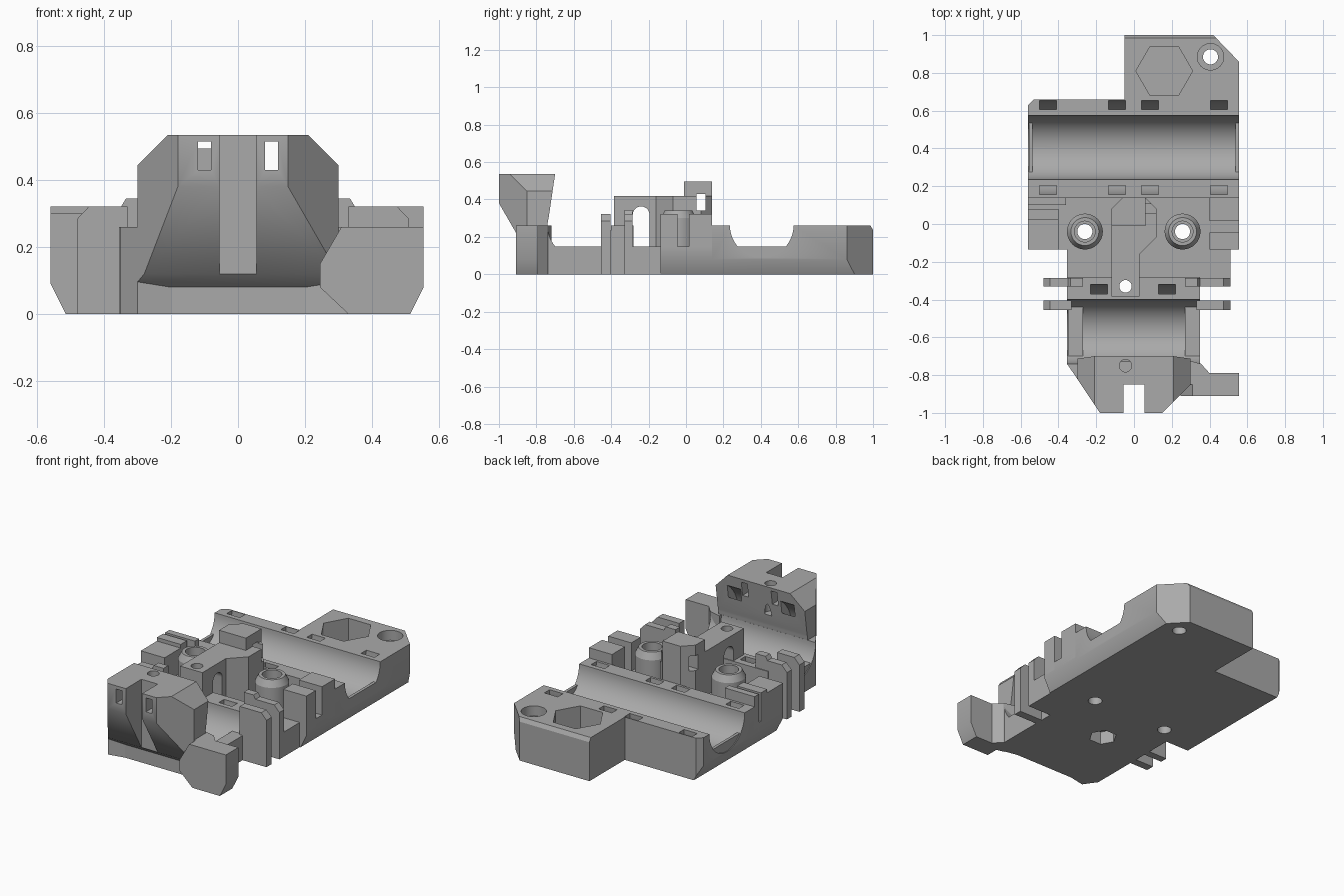
import bpy, bmesh, math

cube = bpy.data.objects.get("Cube")
if cube:
    bpy.data.objects.remove(cube, do_unlink=True)

grey = bpy.data.materials.new("plain grey")
grey.use_nodes = True
COLOUR = (0.4, 0.4, 0.4, 1)
grey.diffuse_color = COLOUR
grey.node_tree.nodes["Principled BSDF"].inputs["Base Color"].default_value = COLOUR

ORDER = {"X": lambda a, b, t: (t, a, b), "Y": lambda a, b, t: (a, t, b), "Z": lambda a, b, t: (a, b, t)}


def prism(name, axis, pts, lo, hi, top_scale=1):
    """Extrude a 2D outline along an axis; top_scale tapers the far end."""
    place = ORDER[axis]
    cx = sum(p[0] for p in pts) / len(pts)
    cy = sum(p[1] for p in pts) / len(pts)
    bm = bmesh.new()
    a = [bm.verts.new(place(u, v, lo)) for u, v in pts]
    b = [bm.verts.new(place(cx + (u - cx) * top_scale, cy + (v - cy) * top_scale, hi)) for u, v in pts]
    bm.faces.new(a)
    bm.faces.new(b)
    for i in range(len(pts)):
        j = (i + 1) % len(pts)
        bm.faces.new((a[i], a[j], b[j], b[i]))
    bmesh.ops.recalc_face_normals(bm, faces=bm.faces)
    mesh = bpy.data.meshes.new(name)
    bm.to_mesh(mesh)
    bm.free()
    mesh.materials.append(grey)
    ob = bpy.data.objects.new(name, mesh)
    bpy.context.collection.objects.link(ob)
    return ob


def box(name, x0, x1, y0, y1, z0, z1):
    return prism(name, "Z", [(x0, y0), (x1, y0), (x1, y1), (x0, y1)], z0, z1)


def arc(cx, cy, r, a0, a1, n):
    steps = [math.radians(a0 + (a1 - a0) * i / n) for i in range(n + 1)]
    return [(cx + r * math.cos(t), cy + r * math.sin(t)) for t in steps]


def circle(cx, cy, r, n=32):
    return arc(cx, cy, r, 0, 360, n)[:-1]


def tie_slot(x, y, a0, width=0.09):
    """Curved cable-tie tunnel around a bearing channel."""
    outline = arc(y, CH_Z, 0.25, a0, 370, 40) + arc(y, CH_Z, 0.2, 370, a0, 40)
    return prism("cutter", "X", outline, x - width / 2, x + width / 2)


def carve(ob, cutters):
    for c in cutters:
        c.hide_render = True
        mod = ob.modifiers.new("cut", "BOOLEAN")
        mod.operation, mod.solver, mod.object = "DIFFERENCE", "EXACT", c
    dg = bpy.context.evaluated_depsgraph_get()
    mesh = bpy.data.meshes.new_from_object(ob.evaluated_get(dg))
    ob.modifiers.clear()
    ob.data = mesh
    for c in cutters:
        bpy.data.objects.remove(c, do_unlink=True)


CH_Z, CH_R = 0.26, 0.17
BACK_Y, FRONT_Y = 0.405, -0.57
FLOOR, DECK = 0.15, 0.26
NUT = (-0.045, -0.33)
BOSSES = [(-0.26, -0.04), (0.257, -0.04)]


def channel(y, x0, x1):
    return prism("cutter", "X", circle(y, CH_Z, CH_R, 64), x0, x1)


def side_bevels():
    return [prism("cutter", "Y", [(s * 0.515, 0), (s * 0.57, 0.11), (s * 0.6, -0.1), (s * 0.515, -0.1)], -0.2, 1.1)
            for s in (-1, 1)]


# Back body with the long bearing channel, nut pocket and screw hole
outline = [(-0.56, 0.14), (0.555, 0.14), (0.555, 0.86), (0.42, 1), (-0.05, 1),
           (-0.05, 0.66), (-0.53, 0.66), (-0.56, 0.63)]
back = prism("back_body", "Z", outline, 0, DECK)
cuts = [channel(BACK_Y, -0.6, 0.6)] + side_bevels()
cuts += [tie_slot(x, BACK_Y, 170) for x in (-0.455, -0.09, 0.085, 0.45)]
cuts += [prism("cutter", "Z", circle(0.16, 0.81, 0.15, 6), 0.1, 0.4),
         prism("cutter", "Z", circle(0.405, 0.885, 0.04), -0.1, 0.4),
         prism("cutter", "Z", circle(0.405, 0.885, 0.07), 0.2, 0.4),
         prism("cutter", "X", [(0.98, 0.27), (1.01, 0.27), (1.01, 0.22)], -0.1, 0.6)]
carve(back, cuts)
for s, side in ((-1, "right"), (1, "left")):
    box(f"channel_lip_{side}", *sorted((s * 0.555, s * 0.537)), 0.27, 0.54, 0.09, FLOOR)

# Middle floor carrying the screw bosses
mid = prism("middle_floor", "Z", [(-0.56, -0.135), (-0.355, -0.135), (-0.355, -0.29), (0.51, -0.29),
                                  (0.51, -0.135), (0.555, -0.135), (0.555, 0.15), (-0.56, 0.15)], 0, FLOOR)
carve(mid, side_bevels() + [prism("cutter", "Z", circle(x, y, 0.04), -0.1, 0.4) for x, y in BOSSES]
      + [prism("cutter", "Z", circle(*NUT, 0.08, 6), -0.1, 0.08)])
for (x, y), side in zip(BOSSES, ("right", "left")):
    boss = prism(f"screw_boss_{side}", "Z", circle(x, y, 0.095), FLOOR, 0.3)
    rim = prism(f"boss_rim_{side}", "Z", circle(x, y, 0.095), 0.3, 0.34, 0.78)
    for part in (boss, rim):
        carve(part, [prism("cutter", "Z", circle(x, y, 0.04), -0.1, 0.5),
                     prism("cutter", "Z", circle(x, y, 0.055), 0.27, 0.5)])

# Belt clamp blocks at both edges
for name, x0, x1, y0, y1 in (("left_front", 0.4, 0.555, -0.135, -0.045), ("left_back", 0.4, 0.555, 0.015, 0.14),
                             ("right_front", -0.56, -0.4, -0.135, 0.02), ("right_middle", -0.56, -0.4, 0.02, 0.08),
                             ("right_back", -0.56, -0.36, 0.1, 0.14)):
    box(f"clamp_block_{name}", x0, x1, y0, y1, 0.1, 0.322 if name != "right_front" else 0.3)

# Front body with the short bearing channel
front = box("front_body", -0.355, 0.35, -0.745, -0.28, 0, DECK)
carve(front, [channel(FRONT_Y, -0.6, 0.6), tie_slot(-0.185, FRONT_Y, 100), tie_slot(0.175, FRONT_Y, 100),
              prism("cutter", "Z", circle(*NUT, 0.033), -0.1, 0.5),
              prism("cutter", "Z", circle(*NUT, 0.08, 6), -0.1, 0.08)])
for s, side in ((-1, "right"), (1, "left")):
    box(f"front_lip_{side}", *sorted((s * 0.27, s * 0.35)), -0.7, -0.43, 0.05, FLOOR)

# Thin upright plates beside the front body
for s, side, outer in ((-1, "right", 0.48), (1, "left", 0.51)):
    shape = [(0.33, 0), (outer, 0), (outer, 0.285), (outer - 0.035, 0.322), (0.33, 0.322)]
    shape = [(s * x, z) for x, z in shape]
    prism(f"front_plate_{side}", "Y", shape, -0.455, -0.405)
    prism(f"rear_plate_{side}", "Y", shape, -0.33, -0.285)
    prism(f"plate_rib_{side}", "Y", [(s * 0.27, 0.1), (s * 0.35, 0.1), (s * 0.35, 0.32),
                                     (s * 0.335, 0.345), (s * 0.27, 0.345)], -0.33, -0.285)

# Central belt post and its taller back end
post = prism("centre_post", "Z", [(-0.12, -0.385), (0.03, -0.385), (0.03, -0.16), (0.12, -0.07), (0.12, 0.08),
                                  (0.06, 0.14), (-0.06, 0.14), (-0.12, 0.08)], 0.1, 0.42)
arch = [(-0.285, FLOOR), (-0.195, FLOOR)] + arc(-0.24, 0.318, 0.045, 0, 180, 16)
carve(post, [prism("cutter", "X", arch, -0.3, 0.3), box("cutter", -0.3, 0.3, 0.055, 0.105, 0.34, 0.43),
             prism("cutter", "Z", circle(*NUT, 0.033), -0.1, 0.6)])
tower = prism("post_tower", "Z", [(-0.12, -0.01), (0.06, -0.01), (0.06, 0.14), (-0.06, 0.14), (-0.12, 0.08)],
              0.34, 0.495)
carve(tower, [box("cutter", -0.3, 0.3, 0.055, 0.105, 0.34, 0.43)])

# Front head with two prongs, notch, windows and cable-tie tunnels
head = prism("front_head", "Z", [(-0.3, -0.68), (-0.3, -0.82), (-0.18, -1), (0.15, -1), (0.3, -0.85),
                                 (0.3, -0.68)], 0, 0.535)
cuts = [prism("cutter", "Y", [(s * 0.21, 0.535), (s * 0.3, 0.445), (s * 0.4, 0.445), (s * 0.4, 0.6),
                              (s * 0.21, 0.6)], -1.1, -0.5) for s in (-1, 1)]
cuts += [prism("cutter", "X", [(-1.1, -0.1), (-0.8, -0.1), (-0.8, 0.08), (-0.85, 0.12), (-1, 0.38), (-1.1, 0.38)],
               -0.6, 0.6),
         prism("cutter", "X", [(-0.7, 0.535), (-0.7, 0.6), (-0.5, 0.6), (-0.5, 0.23), (-0.745, 0.23)], -0.6, 0.6),
         box("cutter", -0.055, 0.055, -1.1, -0.85, 0.1, 0.6),
         prism("cutter", "Z", circle(-0.045, -0.75, 0.033), 0.35, 0.6),
         channel(FRONT_Y, -0.6, 0.6)]
cuts += [box("cutter", x - 0.02, x + 0.02, -1.1, -0.5, 0.43, 0.515) for x in (-0.1, 0.1)]
cuts += [tie_slot(x, FRONT_Y, 100) for x in (-0.185, 0.175)]
carve(head, cuts)
for s, side in ((-1, "right"), (1, "left")):
    prism(f"head_shoulder_{side}", "Z", [(s * 0.2, -0.74), (s * 0.355, -0.74), (s * 0.3, -0.82), (s * 0.2, -0.8)],
          0, DECK)

# Side arm at the front left
arm = prism("side_arm", "Y", [(0.2, 0), (0.515, 0), (0.555, 0.08), (0.555, DECK), (0.25, DECK)], -0.91, -0.79)
carve(arm, [prism("cutter", "Y", [(0.1, 0.15), (0.245, 0.15), (0.315, 0.27), (0.1, 0.27)], -1, -0.85),
            prism("cutter", "Y", [(0.1, -0.1), (0.35, -0.1), (0.33, 0), (0.245, 0.08), (0.245, 0.15), (0.1, 0.15)],
                  -1, -0.8)])
prism("arm_gusset", "Z", [(0.28, -0.72), (0.355, -0.74), (0.4, -0.79), (0.4, -0.85), (0.28, -0.82)], 0, DECK)

# Smooth the rounded surfaces and keep crisp edges
for ob in bpy.context.scene.objects:
    if ob.type == "MESH":
        bpy.ops.object.select_all(action="DESELECT")
        ob.select_set(True)
        bpy.context.view_layer.objects.active = ob
        bpy.ops.object.shade_smooth_by_angle(angle=math.radians(30))
